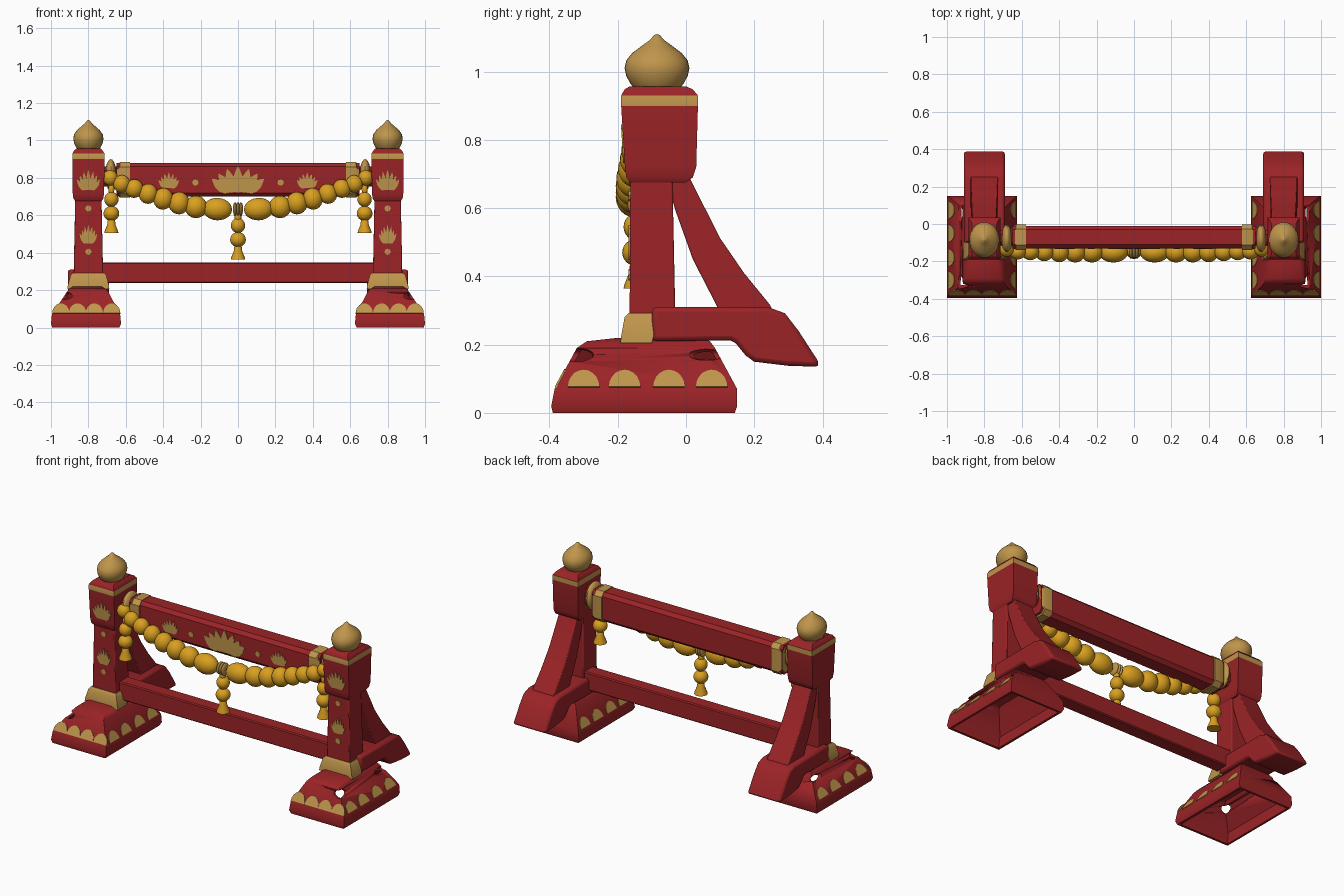
import bpy, bmesh, math
from mathutils import Vector, Matrix

if "Cube" in bpy.data.objects:
    bpy.data.objects.remove(bpy.data.objects["Cube"])


def mat(name, c):
    m = bpy.data.materials.new(name)
    m.diffuse_color = (*c, 1)
    m.use_nodes = True
    m.node_tree.nodes["Principled BSDF"].inputs["Base Color"].default_value = m.diffuse_color
    return m


RED = mat("red paint", (0.33, 0.017, 0.02))
TAN = mat("dull gold", (0.52, 0.30, 0.07))
ORANGE = mat("garland gold", (0.70, 0.35, 0.014))


def finish(name, bm, mats, bevel=0, smooth=True):
    bmesh.ops.recalc_face_normals(bm, faces=bm.faces)
    me = bpy.data.meshes.new(name)
    bm.to_mesh(me)
    bm.free()
    for m in mats:
        me.materials.append(m)
    if smooth:
        me.shade_smooth()
        me.set_sharp_from_angle(angle=math.radians(35))
    ob = bpy.data.objects.new(name, me)
    bpy.context.collection.objects.link(ob)
    if bevel:
        b = ob.modifiers.new("bevel", 'BEVEL')
        b.width, b.segments, b.limit_method = bevel, 2, 'ANGLE'
        b.angle_limit = math.radians(35)
    return ob


def loft(name, rings, mats, index=None, bevel=0):
    """Skin a list of closed point rings, capped at both ends."""
    bm = bmesh.new()
    vs = [[bm.verts.new(p) for p in r] for r in rings]
    n = len(vs[0])
    for i in range(len(vs) - 1):
        for j in range(n):
            k = (j + 1) % n
            f = bm.faces.new((vs[i][j], vs[i][k], vs[i + 1][k], vs[i + 1][j]))
            f.material_index = index[i] if index else 0
    bm.faces.new(vs[0]).material_index = index[0] if index else 0
    bm.faces.new(vs[-1]).material_index = index[-1] if index else 0
    return finish(name, bm, mats, bevel)


def boxes(s, rows):
    """Rectangular rings from rows of z, x0, x1, y0, y1."""
    return [[(s * a, c, z), (s * b, c, z), (s * b, d, z), (s * a, d, z)]
            for z, a, b, c, d in rows]


def plates(name, polys, origin, u, v, m):
    """Thin painted plates: 2D outlines placed on the plane u, v."""
    o, u, v = Vector(origin), Vector(u).normalized(), Vector(v).normalized()
    n = u.cross(v) * 0.003
    bm = bmesh.new()
    for poly in polys:
        a = [bm.verts.new(o + u * p + v * q + n) for p, q in poly]
        b = [bm.verts.new(o + u * p + v * q - n) for p, q in poly]
        bm.faces.new(a)
        bm.faces.new(b[::-1])
        for i in range(len(a)):
            j = (i + 1) % len(a)
            bm.faces.new((a[i], b[i], b[j], a[j]))
    return finish(name, bm, [m], smooth=False)


def ellipsoid(name, loc, radii, m, tilt=0):
    bm = bmesh.new()
    bmesh.ops.create_uvsphere(
        bm, u_segments=20, v_segments=12, radius=1,
        matrix=Matrix.Translation(loc) @ Matrix.Rotation(-tilt, 4, 'Y')
        @ Matrix.Diagonal((*radii, 1)))
    return finish(name, bm, [m])


def lathe(name, profile, cx, cy, m, sx=1, n=28):
    rings = [[(cx + sx * r * math.cos(2 * math.pi * i / n),
               cy + r * math.sin(2 * math.pi * i / n), z) for i in range(n)]
             for r, z in profile]
    return loft(name, rings, [m])


def lotus(w, h, x=0, z=0):
    """Fan of pointed petals."""
    out = []
    for tx, tz in ((0, 1), (.42, .9), (-.42, .9), (.74, .72), (-.74, .72), (1, .52), (-1, .52)):
        base, tip = Vector((.4 * tx * w, 0)), Vector((tx * w, tz * h))
        d = tip - base
        side = Vector((-d.y, d.x)).normalized() * w * 0.19
        st = ((0, .5), (.3, 1), (.6, .9), (.85, .4))
        pts = [base + d * t + side * k for t, k in st] + [tip]
        pts += [base + d * t - side * k for t, k in st[::-1]]
        out.append([(p.x + x, p.y + z) for p in pts])
    return out


def dot(r, x=0, z=0):
    return [[(x + r * math.cos(i * math.pi / 4), z + r * math.sin(i * math.pi / 4)) for i in range(8)]]


def scallops(centres, w=.046, h=.06):
    return [[(c + w * math.cos(i * math.pi / 10), h * math.sin(i * math.pi / 10))
             for i in range(11)] for c in centres]


def tassel(x, y, z):
    """Two beads and a flared end, z is the upper bead."""
    ellipsoid("drop_bead_upper", (x, y, z), (.038, .038, .04), ORANGE)
    ellipsoid("drop_bead_lower", (x, y, z - .075), (.042, .042, .04), ORANGE)
    lathe("drop_tassel", [(.012, z - .1), (.02, z - .115), (.022, z - .135), (.036, z - .17),
                          (.038, z - .18)], x, y, ORANGE, n=16)


for s in (-1, 1):
    # hollow base with worn holes at the outer corners
    base = loft("base", boxes(s, [
        (.198, .715, .892, -.285, .06), (.186, .705, .902, -.305, .072), (.07, .642, .983, -.372, .138),
        (0, .65, .98, -.375, .13), (0, .635, .993, -.39, .143), (.02, .625, 1, -.395, .15),
        (.07, .63, .995, -.385, .15), (.19, .693, .915, -.32, .085), (.21, .71, .9, -.29, .07),
        (.22, .73, .88, -.2, .05)]), [RED])
    for loc, rad in (((s * .928, -.325, .17), (.042, .055, .021)),
                     ((s * .935, .06, .172), (.03, .055, .018))):
        cut = ellipsoid("hole_cutter", loc, rad, RED)
        cut.hide_render = True
        cut.hide_set(True)
        b = base.modifiers.new("hole", 'BOOLEAN')
        b.operation, b.object, b.solver = 'DIFFERENCE', cut, 'EXACT'
    # petal borders on the base
    plates("base_petals_front", scallops((.675, .768, .858, .947)), (0, -.382, .075), (s, 0, 0), (0, .065, .12), TAN)
    ys = (-.30, -.18, -.05, .075)
    plates("base_petals_outer", scallops(ys), (s * .992, 0, .075), (0, 1, 0), (-s * .08, 0, .12), TAN)
    plates("base_petals_inner", scallops(ys), (s * .6325, 0, .075), (0, 1, 0), (s * .063, 0, .12), TAN)

    # post: collar, shaft, head with gold band
    loft("post_collar", boxes(s, [(.205, .688, .912, -.192, -.1), (.225, .69, .91, -.19, -.095),
                                  (.28, .705, .895, -.18, -.095), (.292, .715, .885, -.168, -.1)]), [TAN])
    loft("post_shaft", boxes(s, [(.2, .72, .88, -.165, -.03), (.32, .722, .878, -.165, -.032),
                                 (.7, .73, .87, -.163, -.04)]), [RED], bevel=.005)
    loft("post_head", boxes(s, [(.675, .73, .87, -.163, -.0), (.69, .72, .88, -.175, .02),
                                (.72, .716, .884, -.179, .03), (.9, .714, .886, -.19, .035),
                                (.93, .714, .886, -.19, .035), (.948, .725, .875, -.18, .02),
                                (.957, .735, .865, -.165, 0)]), [RED, TAN], [0, 0, 0, 1, 0, 0])
    lathe("post_finial", [(.06, .945), (.07, .955), (.078, .965), (.09, .987), (.095, 1.01), (.09, 1.033),
                          (.072, 1.055), (.045, 1.075), (.022, 1.092), (.008, 1.107), (.001, 1.11)],
          s * .8, -.085, TAN, sx=.85)

    # painted flowers on the post front
    plates("head_flower", lotus(.062, .11), (s * .8, -.181, .735), (1, 0, 0), (0, -.011, .18), TAN)
    plates("shaft_flowers", lotus(.047, .1, 0, .45) + dot(.017, 0, .637) + dot(.017, 0, .405),
           (s * .8, -.165, 0), (1, 0, 0), (0, 0, 1), TAN)

    # rear foot and diagonal brace, side profiles extruded in x
    foot = [(-.1, .21), (-.1, .31), (.24, .31), (.29, .292), (.33, .24), (.385, .155), (.392, .135),
            (.3, .138), (.2, .15), (.175, .168), (.145, .205), (.13, .212)]
    loft("rear_foot", [[(s * x, y, z) for y, z in foot] for x in (.69, .91)], [RED], bevel=.014)
    brace = [(-.05, .66), (-.03, .59), (.02, .45), (.092, .31), (.1, .29), (.26, .29), (.245, .318),
             (.17, .41), (.1, .512), (.01, .69), (-.05, .69)]
    loft("brace", [[(s * (.8 + e * (.062 + .03 * (.69 - z))), y, z) for y, z in brace]
                   for e in (-1, 1)], [RED], bevel=.005)

    # end knob between rail and post, with its drop
    ellipsoid("rail_knob", (s * .68, -.078, .815), (.03, .075, .085), TAN)
    ellipsoid("garland_end", (s * .683, -.135, .80), (.04, .04, .042), ORANGE)
    ellipsoid("garland_link", (s * .677, -.13, .74), (.016, .016, .03), ORANGE)
    tassel(s * .677, -.13, .685)


def octagon(x, y0, y1, z0, z1, c):
    return [(x, y0, z0 + c), (x, y0 + c, z0), (x, y1 - c, z0), (x, y1, z0 + c),
            (x, y1, z1 - c), (x, y1 - c, z1), (x, y0 + c, z1), (x, y0, z1 - c)]


# rails
loft("top_rail", [octagon(x, -.13, -.01, .70, .88, .02) for x in (-.65, .65)], [RED])
loft("rail_core", [octagon(x, -.115, -.035, .755, .86, .02) for x in (-.73, .73)], [RED])
for s in (-1, 1):
    loft("rail_sleeve", [octagon(s * x, -.138, -.002, .694, .884, .026) for x in (.578, .63)]
         + [octagon(s * .65, -.128, -.012, .71, .87, .03)], [TAN])
loft("lower_rail", [octagon(x, -.125, -.04, .238, .348, .006) for x in (-.74, .74)], [RED])
art = lotus(.14, .14, 0, .723)
for s in (-1, 1):
    art += lotus(.055, .085, s * .37, .745) + dot(.017, s * .228, .775)
plates("rail_flowers", art, (0, -.13, 0), (1, 0, 0), (0, 0, 1), TAN)

# bead garland: x, z, half length, radius
beads = [(.622, .768, .045, .047), (.555, .743, .048, .05), (.48, .715, .05, .054), (.40, .688, .053, .058),
         (.315, .665, .056, .06), (.225, .645, .06, .06), (.11, .633, .078, .06)]
for s in (-1, 1):
    for x, z, l, r in beads:
        ellipsoid("garland_bead", (s * x, -.152 + .02 * max(0, x - .4), z), (l, r * .9, r), ORANGE,
                  tilt=s * math.atan(.5 * x))

# centre clip and drop
for x in (-.016, 0, .016):
    ellipsoid("centre_clip", (x, -.15, .633), (.011, .036, .037), TAN)
ellipsoid("centre_link", (0, -.148, .59), (.018, .018, .035), ORANGE)
tassel(0, -.145, .545)
